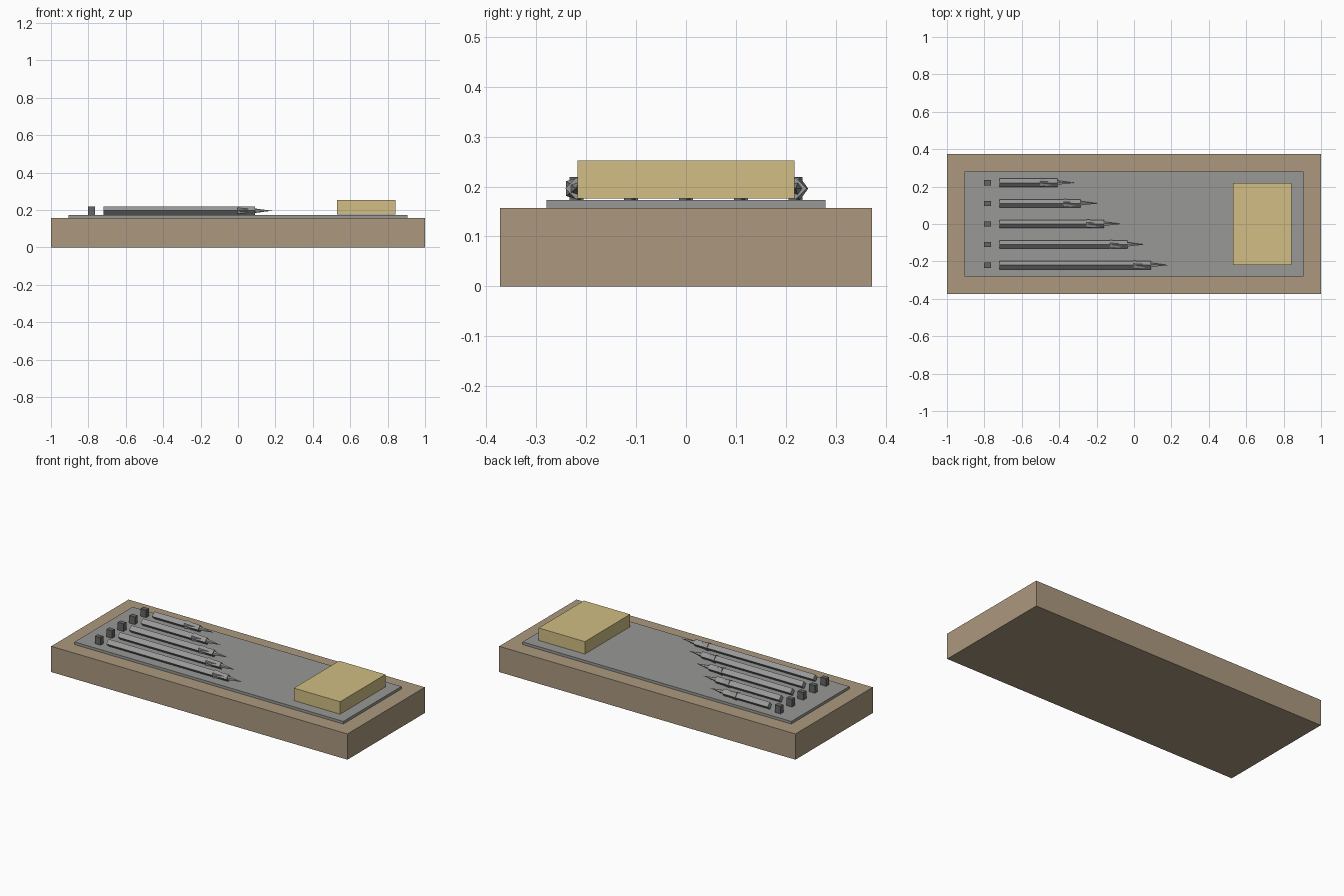
import bpy
from math import pi, radians
from mathutils import Matrix

cube = bpy.data.objects.get("Cube")
if cube:
    bpy.data.objects.remove(cube, do_unlink=True)


def material(name, srgb):
    mat = bpy.data.materials.new(name)
    mat.use_nodes = True
    color = [((c / 255 + 0.055) / 1.055) ** 2.4 for c in srgb] + [1]
    mat.diffuse_color = color
    mat.node_tree.nodes["Principled BSDF"].inputs["Base Color"].default_value = color
    return mat


tan = material("tan", (172, 153, 127))
slate = material("slate_grey", (152, 152, 150))
straw = material("straw_yellow", (209, 190, 133))
steel = material("steel_grey", (152, 154, 152))
iron = material("iron_grey", (102, 102, 102))


def box(name, low, high, mat):
    bpy.ops.mesh.primitive_cube_add(size=1)
    obj = bpy.context.object
    obj.name = name
    centre = [(a + b) / 2 for a, b in zip(low, high)]
    size = [b - a for a, b in zip(low, high)]
    obj.data.transform(Matrix.Translation(centre) @ Matrix.Diagonal(size + [1]))
    obj.data.materials.append(mat)
    return obj


def rod(name, sides, radius, tip_radius, start, end, y, mat, spin):
    """Faceted rod or cone lying along x."""
    bpy.ops.mesh.primitive_cone_add(vertices=sides, radius1=radius,
                                    radius2=tip_radius, depth=end - start)
    obj = bpy.context.object
    obj.name = name
    turn = Matrix.Rotation(pi / 2, 4, 'Y') @ Matrix.Rotation(spin, 4, 'Z')
    obj.data.transform(Matrix.Translation(((start + end) / 2, y, AXIS_Z)) @ turn)
    obj.data.materials.append(mat)
    return obj


AXIS_Z = 0.196

# Stacked base, plate and block
box("base", (-1, -0.373, 0), (1, 0.373, 0.157), tan)
box("plate", (-0.907, -0.28, 0.157), (0.907, 0.28, 0.173), slate)
box("raised_block", (0.53, -0.218, 0.176), (0.842, 0.218, 0.252), straw)

# Five pointed rods of stepped length, each with a small peg behind
for i in range(5):
    y = 0.22 - 0.11 * i
    end = -0.41 + 0.125 * i
    box(f"peg_{i + 1}", (-0.802, y - 0.014, 0.173), (-0.764, y + 0.014, 0.219), iron)
    rod(f"rod_{i + 1}", 4, 0.022, 0.022, -0.72, end, y, steel, 0)
    rod(f"rod_tip_{i + 1}", 5, 0.025, 0, end - 0.093, end + 0.093, y, steel, 0)
